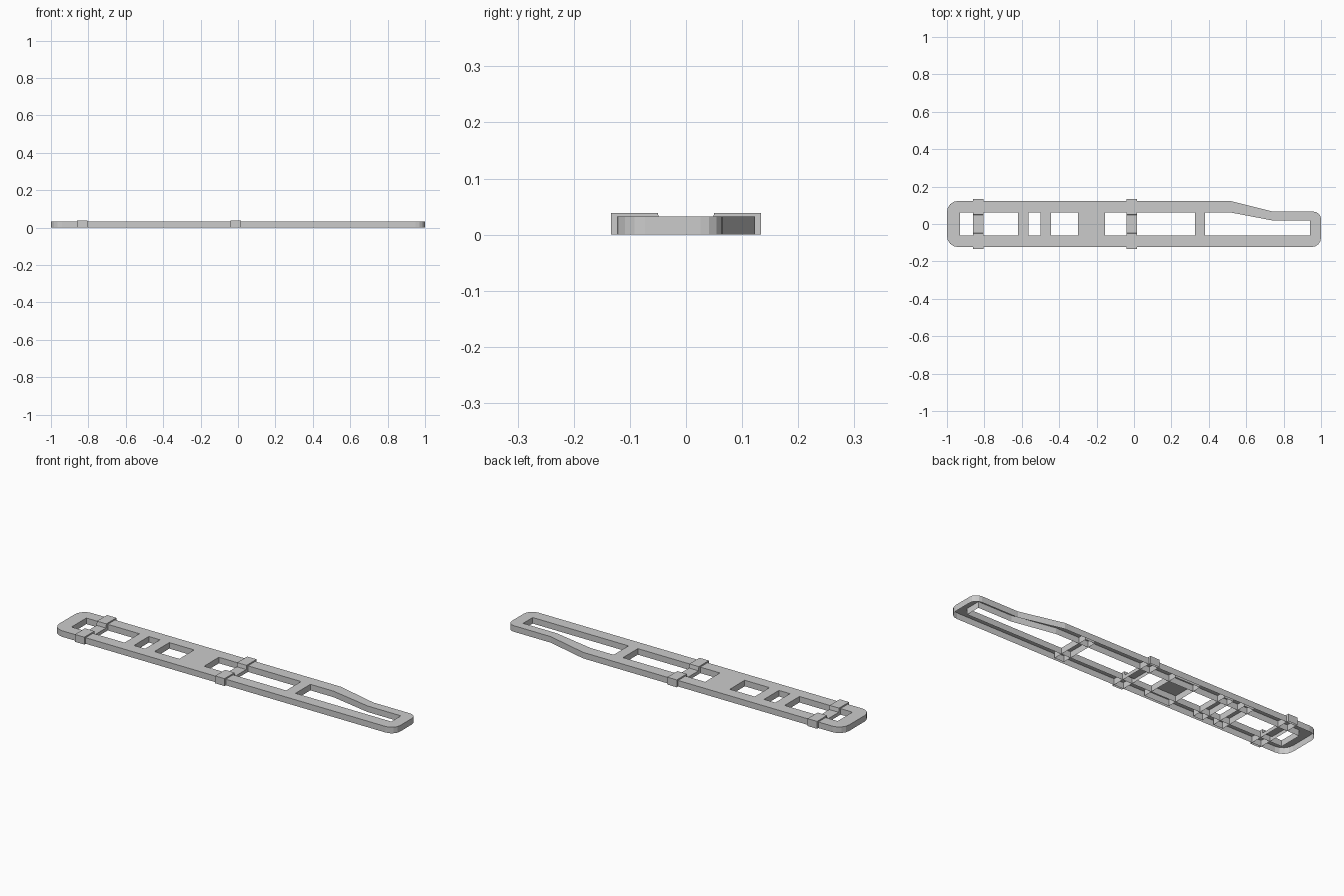
import bpy, bmesh, math
from mathutils import Vector

cube = bpy.data.objects.get("Cube")
if cube:
    bpy.data.objects.remove(cube)

grey = bpy.data.materials.new("plain_grey")
grey.use_nodes = True
colour = (0.6, 0.6, 0.6, 1)
grey.diffuse_color = colour
grey.node_tree.nodes["Principled BSDF"].inputs["Base Color"].default_value = colour

TOP = 0.032      # height of the frame
RIM = 0.123      # half width of the frame
HOLE = 0.062     # half width of the opening


def finish(name, bm):
    mesh = bpy.data.meshes.new(name)
    bm.to_mesh(mesh)
    bm.free()
    mesh.materials.append(grey)
    obj = bpy.data.objects.new(name, mesh)
    bpy.context.collection.objects.link(obj)
    return obj


def rounded(points, steps=4):
    """Outline from (x, y, corner radius); the radius is the cut along each edge."""
    out = []
    for i, (x, y, r) in enumerate(points):
        p = Vector((x, y))
        if r == 0:
            out.append(p)
            continue
        a = p + (Vector(points[i - 1][:2]) - p).normalized() * r
        b = p + (Vector(points[(i + 1) % len(points)][:2]) - p).normalized() * r
        for k in range(steps + 1):
            t = math.pi / 2 * k / steps
            out.append(a + b - p + (p - b) * math.cos(t) + (p - a) * math.sin(t))
    return out


def hollow_shell(name, loops, height):
    """Flat top with walls down to the ground, open below."""
    bm = bmesh.new()
    for loop in loops:
        verts = [bm.verts.new((p[0], p[1], height)) for p in loop]
        for i, v in enumerate(verts):
            bm.edges.new((verts[i - 1], v))
    bmesh.ops.triangle_fill(bm, edges=bm.edges[:], use_beauty=True)
    bmesh.ops.dissolve_limit(bm, angle_limit=0.01, verts=[], edges=bm.edges[:])
    border = [e for e in bm.edges if e.is_boundary]
    new = bmesh.ops.extrude_edge_only(bm, edges=border)["geom"]
    for v in new:
        if isinstance(v, bmesh.types.BMVert):
            v.co.z = 0
    bmesh.ops.recalc_face_normals(bm, faces=bm.faces[:])
    if max(bm.faces, key=lambda f: f.calc_center_median().z).normal.z < 0:
        bmesh.ops.reverse_faces(bm, faces=bm.faces[:])
    return finish(name, bm)


# Long frame with one side stepping in towards the narrow end
outer = rounded([(-1, -RIM, 0.058), (1, -RIM, 0.05), (1, 0.066, 0.04),
                 (0.745, 0.066, 0), (0.515, RIM, 0), (-1, RIM, 0.058)])
inner = [(-0.93, -HOLE), (0.94, -HOLE), (0.94, 0.018), (0.745, 0.018),
         (0.515, HOLE), (-0.93, HOLE)]
hollow_shell("frame", [outer, inner], TOP)

# Cross members, running into the hollow side rails
for name, x0, x1 in [("rear_cross_bar", -0.62, -0.565),
                     ("second_cross_bar", -0.5, -0.445),
                     ("centre_plate", -0.3, -0.155),
                     ("front_cross_bar", 0.325, 0.38)]:
    y = 0.11
    hollow_shell(name, [[(x0, -y), (x1, -y), (x1, y), (x0, y)]], TOP)

# Axle straps: raised over the rails, dropped between them
half = [(0.134, 0), (0.134, 0.039), (0.05, 0.039), (0.047, 0.018)]
profile = half + [(-y, z) for y, z in reversed(half)]
for name, x0 in [("rear_axle_strap", -0.86), ("front_axle_strap", -0.04)]:
    bm = bmesh.new()
    near, far = [[bm.verts.new((x, y, z)) for y, z in profile]
                 for x in (x0, x0 + 0.055)]
    for i in range(len(profile) - 1):
        bm.faces.new((near[i], far[i], far[i + 1], near[i + 1]))
    bm.faces.new(near)
    bm.faces.new(far[::-1])
    bmesh.ops.recalc_face_normals(bm, faces=bm.faces[:])
    if max(bm.faces, key=lambda f: f.calc_center_median().z).normal.z < 0:
        bmesh.ops.reverse_faces(bm, faces=bm.faces[:])
    finish(name, bm)
